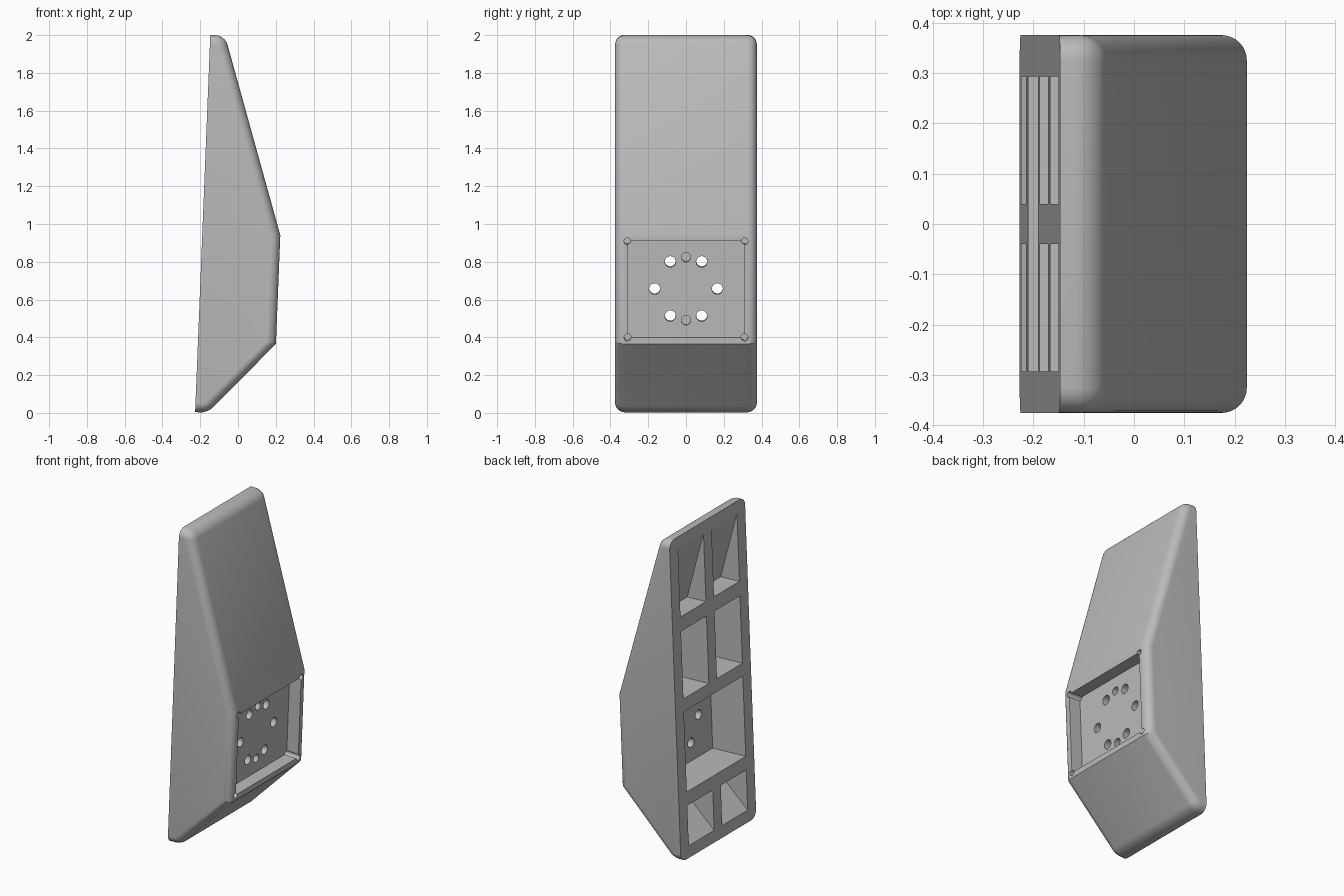
import bpy
import bmesh
import math
from mathutils import Matrix, Vector

if "Cube" in bpy.data.objects:
    bpy.data.objects.remove(bpy.data.objects["Cube"], do_unlink=True)

# Part frame: x = depth out from the back face, y = width, z = along the back
LEAN = Matrix.Translation((-0.227, 0, 0.004)) @ Matrix.Rotation(math.radians(2.3), 4, 'Y')
HALF_WIDTH = 0.375
DEPTH = 0.413
POCKET_Z = 0.667

grey = bpy.data.materials.new("plain grey")
grey.use_nodes = True
grey.diffuse_color = (0.5, 0.5, 0.5, 1)
grey.node_tree.nodes["Principled BSDF"].inputs["Base Color"].default_value = (0.5, 0.5, 0.5, 1)


def finish(name, bm):
    bmesh.ops.recalc_face_normals(bm, faces=bm.faces)
    bm.transform(LEAN)
    mesh = bpy.data.meshes.new(name)
    bm.to_mesh(mesh)
    bm.free()
    mesh.materials.append(grey)
    obj = bpy.data.objects.new(name, mesh)
    bpy.context.collection.objects.link(obj)
    return obj


def prism(profile, y0, y1):
    """Extrude a (depth, length) outline across the width."""
    bm = bmesh.new()
    face = bm.faces.new([bm.verts.new((d, y0, s)) for d, s in profile])
    side = bmesh.ops.extrude_face_region(bm, geom=[face])
    moved = [v for v in side["geom"] if isinstance(v, bmesh.types.BMVert)]
    bmesh.ops.translate(bm, verts=moved, vec=Vector((0, y1 - y0, 0)))
    return bm


def cut(body, cutter):
    mod = body.modifiers.new("cut", 'BOOLEAN')
    mod.operation = 'DIFFERENCE'
    mod.solver = 'EXACT'
    mod.object = cutter
    bpy.context.view_layer.objects.active = body
    bpy.ops.object.modifier_apply(modifier=mod.name)
    bpy.data.objects.remove(cutter, do_unlink=True)


def drill(body, y, s, radius, d0, d1):
    bm = bmesh.new()
    place = Matrix.Translation(((d0 + d1) / 2, y, s)) @ Matrix.Rotation(math.pi / 2, 4, 'Y')
    bmesh.ops.create_cone(bm, cap_ends=True, segments=32, radius1=radius, radius2=radius,
                          depth=d1 - d0, matrix=place)
    cut(body, finish("drill", bm))


# Wedge body, rounded everywhere but the back rim and the two front creases
outline = [(0, 0), (0.067, 0), (DEPTH, 0.378), (DEPTH, 0.954), (0.078, 1.998), (0, 1.998)]
bm = prism(outline, -HALF_WIDTH, HALF_WIDTH)
rounded = []
for e in bm.edges:
    a, b = (v.co for v in e.verts)
    on_back = a.x < 0.01 and b.x < 0.01
    crease = a.x > 0.4 and b.x > 0.4 and abs(a.y - b.y) > 0.1
    if not on_back and not crease:
        rounded.append(e)
bmesh.ops.bevel(bm, geom=rounded, offset=0.05, offset_type='OFFSET', segments=8,
                profile=0.5, affect='EDGES')
body = finish("wedge_body", bm)

# Hollows in the back: three pairs and one full-width chamber
paired = [
    [(-0.05, 0.075), (0, 0.075), (0.25, 0.325), (-0.05, 0.325)],
    [(-0.05, 0.99), (0.29, 0.99), (0.16, 1.41), (-0.05, 1.41)],
    [(-0.05, 1.50), (0.13, 1.50), (0.002, 1.92), (-0.05, 1.92)],
]
for profile in paired:
    for y0, y1 in ((-0.293, -0.04), (0.04, 0.293)):
        cut(body, finish("hollow", prism(profile, y0, y1)))
chamber = [(-0.05, 0.41), (0.23, 0.41), (0.23, 0.91), (-0.05, 0.91)]
cut(body, finish("chamber", prism(chamber, -0.293, 0.293)))

# Recessed front panel with corner screw holes
low, high = POCKET_Z - 0.255, POCKET_Z + 0.255
recess = [(DEPTH - 0.08, low), (0.5, low), (0.5, high), (DEPTH - 0.08, high)]
cut(body, finish("recess", prism(recess, -0.31, 0.31)))
for y in (-0.31, 0.31):
    for s in (low, high):
        drill(body, y, s, 0.018, DEPTH - 0.12, 0.5)

# Ring of six through holes and two blind holes in the panel
for i in range(6):
    angle = i * math.pi / 3
    drill(body, 0.166 * math.cos(angle), POCKET_Z + 0.166 * math.sin(angle), 0.029, 0.15, 0.5)
for side in (-1, 1):
    drill(body, 0, POCKET_Z + side * 0.167, 0.025, DEPTH - 0.13, 0.5)

# Smooth rounds, crisp edges
bpy.ops.object.select_all(action='DESELECT')
body.select_set(True)
bpy.context.view_layer.objects.active = body
bpy.ops.object.shade_smooth_by_angle(angle=math.radians(20))
